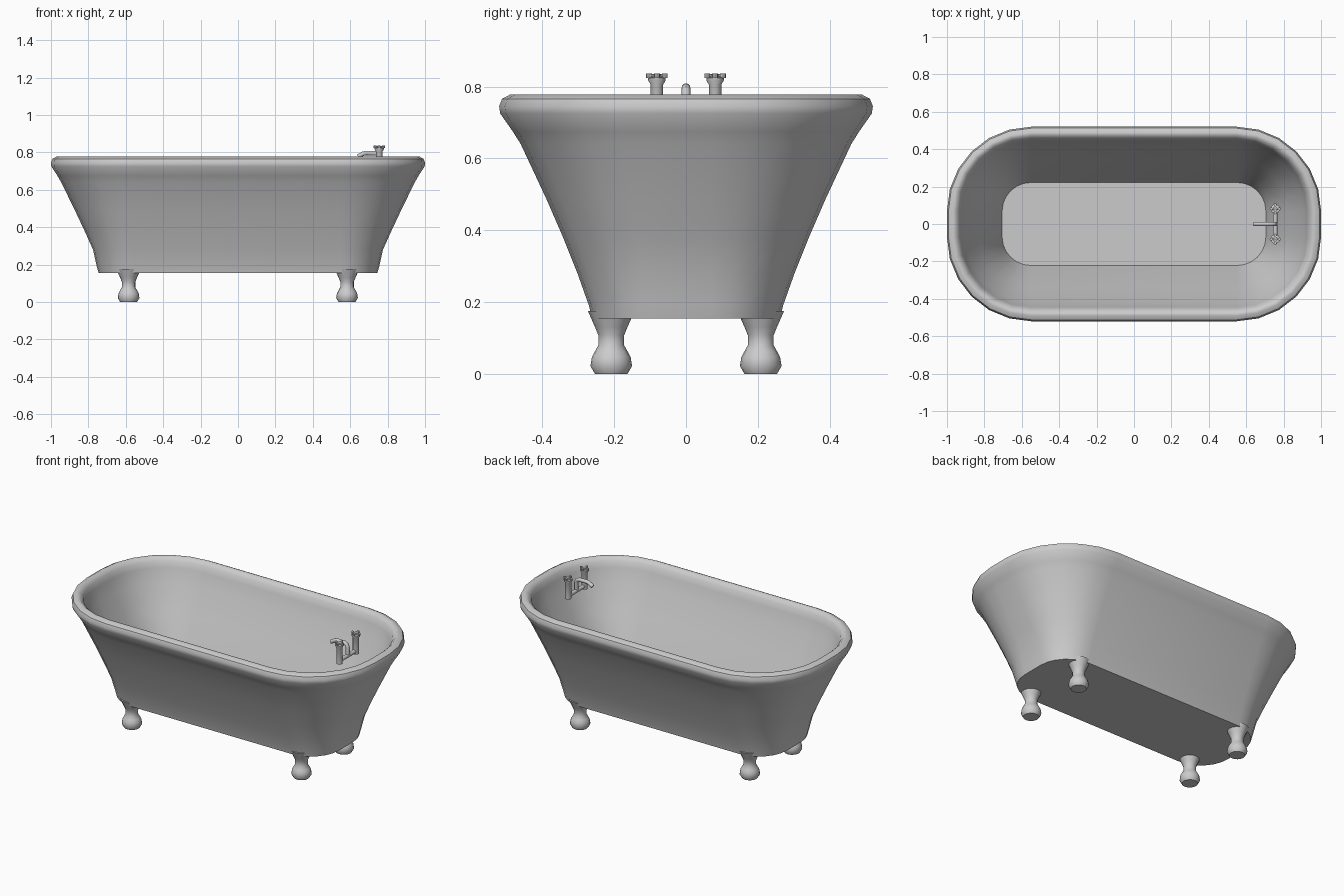
import bpy, bmesh, math
from mathutils import Vector

if "Cube" in bpy.data.objects:
    bpy.data.objects.remove(bpy.data.objects["Cube"])


def finish(name, bm, angle=35):
    bmesh.ops.recalc_face_normals(bm, faces=bm.faces[:])
    me = bpy.data.meshes.new(name)
    bm.to_mesh(me)
    bm.free()
    ob = bpy.data.objects.new(name, me)
    bpy.context.collection.objects.link(ob)
    bpy.ops.object.select_all(action='DESELECT')
    ob.select_set(True)
    bpy.context.view_layer.objects.active = ob
    bpy.ops.object.shade_smooth_by_angle(angle=math.radians(angle))
    return ob


def loft(bm, rings):
    """Skin a list of closed point rings and cap both ends."""
    vr = [[bm.verts.new(p) for p in r] for r in rings]
    n = len(vr[0])
    for a, b in zip(vr, vr[1:]):
        for i in range(n):
            j = (i + 1) % n
            bm.faces.new((a[i], a[j], b[j], b[i]))
    bm.faces.new(vr[0])
    bm.faces.new(vr[-1])


def tub_ring(hx, hy, z, cx=0.55, cy=0.07, seg=6):
    """Rounded rectangle whose corner centres stay fixed at every height."""
    pts = []
    for q, (sx, sy) in enumerate(((1, 1), (-1, 1), (-1, -1), (1, -1))):
        for k in range(seg + 1):
            a = (q + k / seg) * math.pi / 2
            pts.append((sx * cx + (hx - cx) * math.cos(a),
                        sy * cy + (hy - cy) * math.sin(a), z))
    return pts


def lathe(bm, profile, x, y, sides):
    loft(bm, [[(x + r * math.cos(2 * math.pi * i / sides),
                y + r * math.sin(2 * math.pi * i / sides), z)
               for i in range(sides)] for r, z in profile])


def pipe(bm, path, r, sides=12):
    """Round pipe along a path lying in one plane."""
    path = [Vector(p) for p in path]
    rings = []
    for i, p in enumerate(path):
        t = (path[min(i + 1, len(path) - 1)] - path[max(i - 1, 0)]).normalized()
        u = t.cross(Vector((0, 1, 0)) if abs(t.y) < 0.9 else Vector((0, 0, 1))).normalized()
        v = t.cross(u)
        rings.append([p + r * (math.cos(2 * math.pi * k / sides) * u +
                               math.sin(2 * math.pi * k / sides) * v)
                      for k in range(sides)])
    loft(bm, rings)


# Tub: outer wall up, over the rolled rim, down the inner wall to the floor
sections = [
    (0.745, 0.262, 0.155), (0.755, 0.270, 0.19), (0.775, 0.302, 0.28),
    (0.82, 0.342, 0.38), (0.87, 0.388, 0.486), (0.945, 0.460, 0.64),
    (0.965, 0.482, 0.675), (0.998, 0.517, 0.725), (1.0, 0.52, 0.745),
    (0.992, 0.512, 0.766), (0.97, 0.489, 0.778), (0.955, 0.474, 0.776),
    (0.935, 0.455, 0.757), (0.925, 0.444, 0.72), (0.90, 0.418, 0.64),
    (0.825, 0.345, 0.486), (0.73, 0.258, 0.28), (0.705, 0.222, 0.192),
]
bm = bmesh.new()
loft(bm, [tub_ring(*s) for s in sections])
finish("tub", bm, 40)

# Four turned feet
foot = [(0.045, 0.0), (0.058, 0.022), (0.054, 0.047), (0.046, 0.062), (0.036, 0.08),
        (0.036, 0.108), (0.045, 0.13), (0.056, 0.155), (0.065, 0.176)]
for xn, x in (("left", -0.585), ("right", 0.583)):
    for yn, y in (("front", -0.208), ("back", 0.208)):
        bm = bmesh.new()
        lathe(bm, foot, x, y, 16)
        finish(f"{yn}_{xn}_foot", bm, 40)

# Tap columns with cross handles
column = [(0.018, 0.705), (0.018, 0.805), (0.025, 0.818), (0.025, 0.824),
          (0.012, 0.826), (0.012, 0.834)]
TX = 0.755
for name, y in (("front", -0.081), ("back", 0.081)):
    bm = bmesh.new()
    lathe(bm, column, TX, y, 14)
    finish(f"{name}_tap_column", bm)
    bm = bmesh.new()
    pipe(bm, [(TX - 0.028, y, 0.83), (TX + 0.028, y, 0.83)], 0.005, 8)
    pipe(bm, [(TX, y - 0.028, 0.83), (TX, y + 0.028, 0.83)], 0.005, 8)
    for dx, dy in ((1, 0), (-1, 0), (0, 1), (0, -1)):
        lathe(bm, [(0.008, 0.824), (0.008, 0.836)], TX + dx * 0.022, y + dy * 0.022, 8)
    finish(f"{name}_tap_handle", bm)

# Cross pipe joining the taps, and the spout
bm = bmesh.new()
pipe(bm, [(TX, -0.081, 0.722), (TX, 0.081, 0.722)], 0.012)
finish("tap_cross_pipe", bm)
bm = bmesh.new()
pipe(bm, [(TX, 0, 0.722), (TX, 0, 0.775), (TX - 0.006, 0, 0.79), (TX - 0.02, 0, 0.796),
          (0.685, 0, 0.797), (0.67, 0, 0.794), (0.642, 0, 0.778)], 0.012)
finish("spout", bm)
